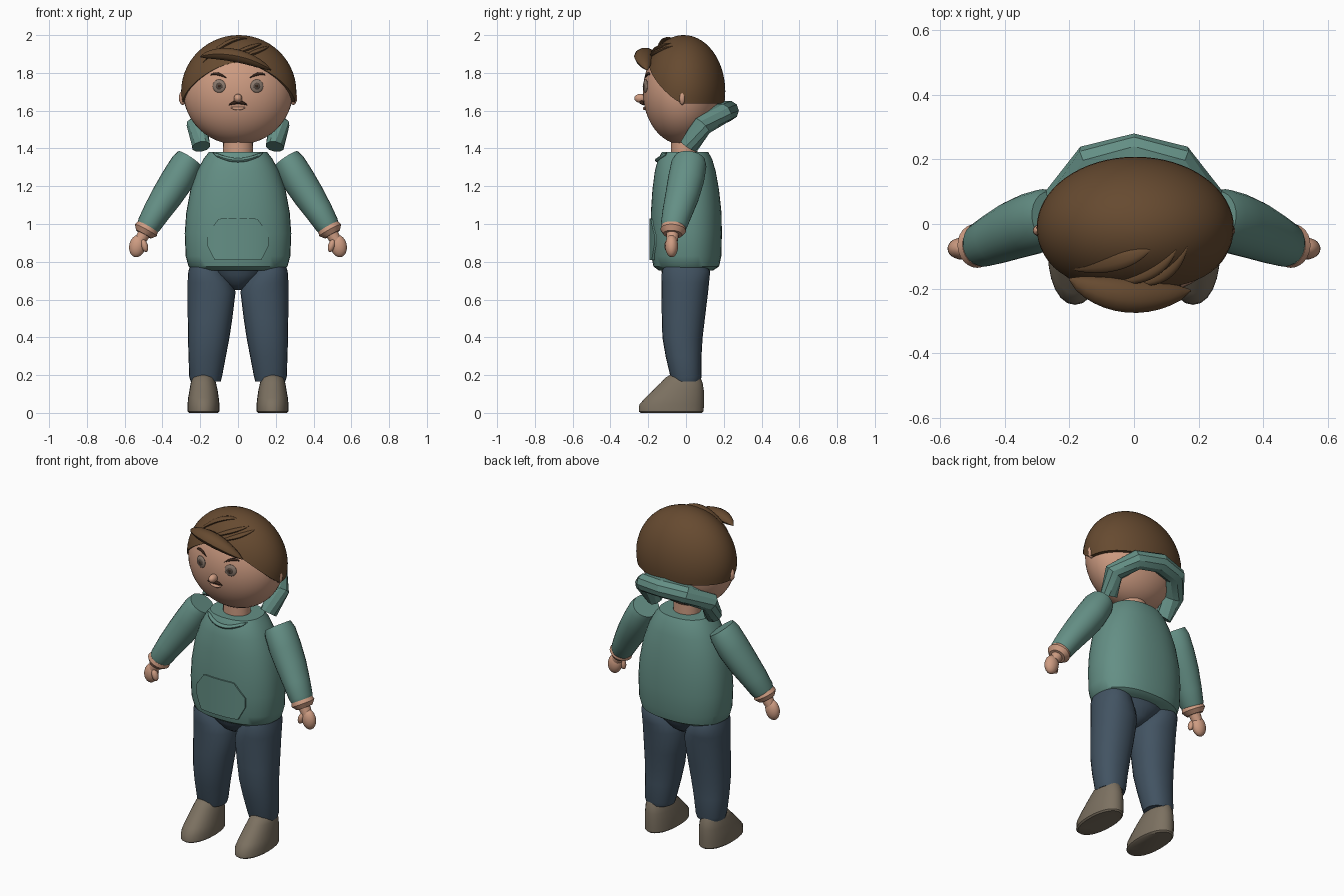
import bpy, bmesh, math
from mathutils import Vector, Matrix

if "Cube" in bpy.data.objects:
    bpy.data.objects.remove(bpy.data.objects["Cube"])


def material(name, rgb):
    m = bpy.data.materials.new(name)
    lin = [(c / 255 / 12.92 if c < 11 else ((c / 255 + .055) / 1.055) ** 2.4) for c in rgb]
    m.diffuse_color = (*lin, 1)
    m.use_nodes = True
    m.node_tree.nodes["Principled BSDF"].inputs["Base Color"].default_value = m.diffuse_color
    return m


SKIN = material("skin", (206, 156, 130))
HAIR = material("brown_hair", (102, 74, 48))
CLOTH = material("green_cloth", (100, 143, 133))
JEANS = material("navy_denim", (66, 83, 98))
SHOE = material("taupe_shoe", (124, 113, 97))
DARK = material("dark_brown", (58, 38, 28))
EYE = material("grey_eye", (140, 122, 110))
IRIS = material("dark_iris", (84, 72, 64))


def finish(name, bm, mat, angle=40):
    bmesh.ops.recalc_face_normals(bm, faces=bm.faces)
    me = bpy.data.meshes.new(name)
    bm.to_mesh(me)
    bm.free()
    me.materials.append(mat)
    for p in me.polygons:
        p.use_smooth = True
    me.set_sharp_from_angle(angle=math.radians(angle))
    ob = bpy.data.objects.new(name, me)
    bpy.context.collection.objects.link(ob)
    return ob


def sweep(name, pts, radii, mat, sides=24, ref=(0, 0, 1), axis=None, power=2, angle=40):
    """Skin superellipse rings along a path, with capped ends."""
    pts = [Vector(p) for p in pts]
    bm = bmesh.new()
    rings = []
    for i, p in enumerate(pts):
        t = Vector(axis) if axis else pts[min(i + 1, len(pts) - 1)] - pts[max(i - 1, 0)]
        t.normalize()
        u = t.cross(Vector(ref)).normalized()
        v = u.cross(t)
        ring = []
        for k in range(sides):
            a = 2 * math.pi * k / sides
            c, s = math.cos(a), math.sin(a)
            c = math.copysign(abs(c) ** (2 / power), c)
            s = math.copysign(abs(s) ** (2 / power), s)
            ring.append(bm.verts.new(p + u * c * radii[i][0] + v * s * radii[i][1]))
        rings.append(ring)
    for a, b in zip(rings, rings[1:]):
        for k in range(sides):
            j = (k + 1) % sides
            bm.faces.new((a[k], a[j], b[j], b[k]))
    bm.faces.new(rings[0])
    bm.faces.new(rings[-1])
    return finish(name, bm, mat, angle)


def stack(name, rows, mat, **kw):
    """Horizontal rings given as (z, x_min, x_max, y_min, y_max)."""
    pts = [((a + b) / 2, (c + d) / 2, z) for z, a, b, c, d in rows]
    rad = [((b - a) / 2, (d - c) / 2) for z, a, b, c, d in rows]
    return sweep(name, pts, rad, mat, ref=(0, 1, 0), axis=(0, 0, 1), **kw)


def ball(name, loc, size, mat, turn=0, tilt=0, seg=32):
    bm = bmesh.new()
    bmesh.ops.create_uvsphere(bm, u_segments=seg, v_segments=seg // 2, radius=1)
    m = (Matrix.Translation(loc) @ Matrix.Rotation(turn, 4, 'Z')
         @ Matrix.Rotation(tilt, 4, 'Y') @ Matrix.Diagonal((*size, 1)))
    bmesh.ops.transform(bm, matrix=m, verts=bm.verts)
    return finish(name, bm, mat)


def strand(name, a, b, c, width, thick, mat, n=12, sides=10, taper=.7):
    """Pointed lock through three points."""
    a, b, c = Vector(a), Vector(b), Vector(c)
    pts, rad = [], []
    for i in range(n + 1):
        t = i / n
        pts.append(a * (1 - t) * (1 - 2 * t) + b * 4 * t * (1 - t) + c * t * (2 * t - 1))
        f = max(.06, math.sin(math.pi * t) ** taper)
        rad.append((width * f, thick * f))
    return sweep(name, pts, rad, mat, sides=sides)


def face_y(x, z):
    return -.018 - .21 * math.sqrt(max(0, 1 - (x / .29) ** 2 - ((z - 1.70) / .28) ** 2))


def scalp(x, y):
    q = 1 - ((x - .004) / .305) ** 2 - ((y + .012) / .22) ** 2
    return (x, y, 1.70 + .30 * math.sqrt(max(0, q)))


def on_face(x, z, out=0):
    return (x, face_y(x, z) - out, z)


# Head, neck and hair cap
ball("head", (0, -.018, 1.70), (.29, .21, .28), SKIN, seg=48)
stack("neck", [(1.36, -.08, .08, -.08, .06), (1.47, -.078, .078, -.08, .06)], SKIN)

bm = bmesh.new()
N, M = 64, 16
cols = []
top = bm.verts.new((.004, -.012, 2.0))
for i in range(N):
    a = 2 * math.pi * i / N
    edge = 1.638 + .217 * max(0, math.cos(a)) ** 1.5
    end = math.acos((edge - 1.70) / .30)
    col = []
    for j in range(1, M + 2):
        th = end * min(j, M) / M
        k = 1 if j <= M else .9
        col.append(bm.verts.new((.004 + .305 * k * math.sin(th) * math.sin(a),
                                 -.012 - .22 * k * math.sin(th) * math.cos(a),
                                 1.70 + .30 * math.cos(th))))
    cols.append(col)
for i in range(N):
    a, b = cols[i], cols[(i + 1) % N]
    bm.faces.new((top, a[0], b[0]))
    for j in range(M):
        bm.faces.new((a[j], a[j + 1], b[j + 1], b[j]))
finish("hair_cap", bm, HAIR)

# Swept fringe and raised locks
strand("fringe", (-.2, -.17, 1.885), (-.02, -.222, 1.893), (.175, -.205, 1.815), .052, .036, HAIR, taper=.6)
strand("lock_1", scalp(-.19, -.14), scalp(-.06, -.115), scalp(.05, -.08), .03, .012, HAIR)
strand("lock_2", scalp(-.06, -.18), scalp(.05, -.15), scalp(.13, -.08), .02, .012, HAIR)
strand("lock_3", scalp(.02, -.185), scalp(.1, -.15), scalp(.165, -.07), .02, .012, HAIR)

# Face
ball("nose", (0, -.24, 1.665), (.022, .034, .024), SKIN, seg=16)
strand("mustache", on_face(-.05, 1.628, .004), on_face(0, 1.645, .012), on_face(.05, 1.628, .004),
       .012, .011, DARK)
strand("lips", on_face(-.042, 1.617), on_face(0, 1.611, .002), on_face(.042, 1.617), .01, .009, SKIN)
for s, side in ((-1, "left"), (1, "right")):
    ball("eye_" + side, on_face(s * .1, 1.73), (.035, .010, .035), EYE, turn=s * .26, seg=24)
    ball("iris_" + side, on_face(s * .1, 1.73, .006), (.02, .007, .02), IRIS, turn=s * .26, seg=20)
    ball("pupil_" + side, on_face(s * .1, 1.73, .011), (.008, .004, .008), DARK, turn=s * .26, seg=12)
    strand("eyebrow_" + side, on_face(s * .145, 1.787, .003), on_face(s * .11, 1.795, .003),
           on_face(s * .06, 1.772, .003), .007, .008, DARK)
    ball("ear_" + side, (s * .293, -.02, 1.668), (.02, .018, .038), SKIN, seg=16)

# Hoodie body
stack("hoodie_body", [
    (.755, -.235, .235, -.145, .145), (.775, -.262, .262, -.172, .175),
    (.83, -.277, .277, -.184, .187), (.95, -.282, .282, -.187, .19),
    (1.06, -.274, .274, -.186, .188), (1.18, -.252, .252, -.178, .175),
    (1.28, -.217, .217, -.165, .157), (1.345, -.182, .182, -.148, .138),
    (1.38, -.155, .155, -.128, .118)], CLOTH, sides=40, power=2.3)
strand("neckline", (-.135, -.10, 1.378), (0, -.15, 1.338), (.135, -.10, 1.378),
       .014, .012, CLOTH, taper=.25)

# Front pocket follows the curve of the belly
bm = bmesh.new()
prev = None
for i in range(17):
    x = -.165 + .33 * i / 16
    y = -.187 * (1 - (abs(x) / .28) ** 2.3) ** (1 / 2.3)
    hi = 1.03 - max(0, abs(x) - .1) * 1.3
    lo = .81 + max(0, abs(x) - .125) * 2
    cur = [bm.verts.new(p) for p in ((x, y + .01, lo), (x, y - .007, lo),
                                     (x, y - .007, hi), (x, y + .01, hi))]
    if prev:
        for k in range(4):
            j = (k + 1) % 4
            bm.faces.new((prev[k], prev[j], cur[j], cur[k]))
    else:
        bm.faces.new(cur)
    prev = cur
bm.faces.new(prev)
finish("pocket", bm, CLOTH)

# Hood collar, a faceted tube around the back of the neck
half = [(.195, .015, 1.41), (.217, .085, 1.52), (.135, .19, 1.585)]
path = [(-x, y, z) for x, y, z in half] + [(0, .222, 1.60)] + half[::-1]
sweep("hood_collar", path, [(.05, .05)] + [(.058, .055)] * 5 + [(.05, .05)], CLOTH, sides=10, angle=30)

for s, side in ((-1, "left"), (1, "right")):
    # Sleeve, cuff and hand
    sweep("sleeve_" + side,
          [(s * .255, .02, 1.345), (s * .275, .015, 1.315), (s * .32, .0, 1.235), (s * .375, -.02, 1.15),
           (s * .43, -.045, 1.065), (s * .472, -.064, .995), (s * .482, -.067, .978)],
          [(.073, .082), (.083, .094), (.088, .096), (.083, .09), (.073, .08), (.064, .07), (.056, .062)],
          CLOTH, ref=(0, 1, 0))
    sweep("cuff_" + side, [(s * .478, -.066, .985), (s * .488, -.068, .967), (s * .5, -.07, .945)],
          [(.06, .064), (.066, .068), (.045, .05)], SKIN, ref=(0, 1, 0))
    sweep("wrist_" + side, [(s * .49, -.07, .96), (s * .52, -.074, .91)],
          [(.035, .035), (.03, .03)], SKIN, ref=(0, 1, 0), sides=16)
    ball("hand_" + side, (s * .533, -.076, .883), (.043, .034, .06), SKIN, tilt=-s * .2, seg=24)
    ball("thumb_" + side, (s * .495, -.095, .885), (.018, .02, .035), SKIN, tilt=s * .3, seg=16)

    # Trouser leg
    def leg(z, inner, outer, y0, y1):
        return (z, min(s * inner, s * outer), max(s * inner, s * outer), y0, y1)
    stack("leg_" + side, [
        leg(.79, .10, .25, -.11, .10), leg(.75, .07, .263, -.128, .128),
        leg(.69, .03, .267, -.13, .122), leg(.64, .013, .267, -.13, .117),
        leg(.5, .03, .266, -.128, .1), leg(.4, .045, .265, -.125, .088),
        leg(.3, .064, .262, -.108, .082), leg(.19, .085, .258, -.082, .082),
        leg(.165, .092, .25, -.075, .075)], JEANS, power=2.2)

    # Shoe
    stack("shoe_" + side, [
        leg(0, .108, .258, -.24, .085), leg(.008, .098, .267, -.25, .093),
        leg(.045, .098, .267, -.247, .095), leg(.08, .102, .264, -.215, .095),
        leg(.12, .108, .257, -.175, .094), leg(.16, .117, .25, -.133, .088),
        leg(.188, .127, .24, -.108, .076), leg(.2, .15, .215, -.085, .04)], SHOE, power=2.15)

# Hips between the legs
stack("hips", [(.65, -.025, .025, -.04, .04), (.68, -.075, .075, -.09, .085),
               (.73, -.15, .15, -.125, .12), (.79, -.225, .225, -.14, .14)], JEANS)
